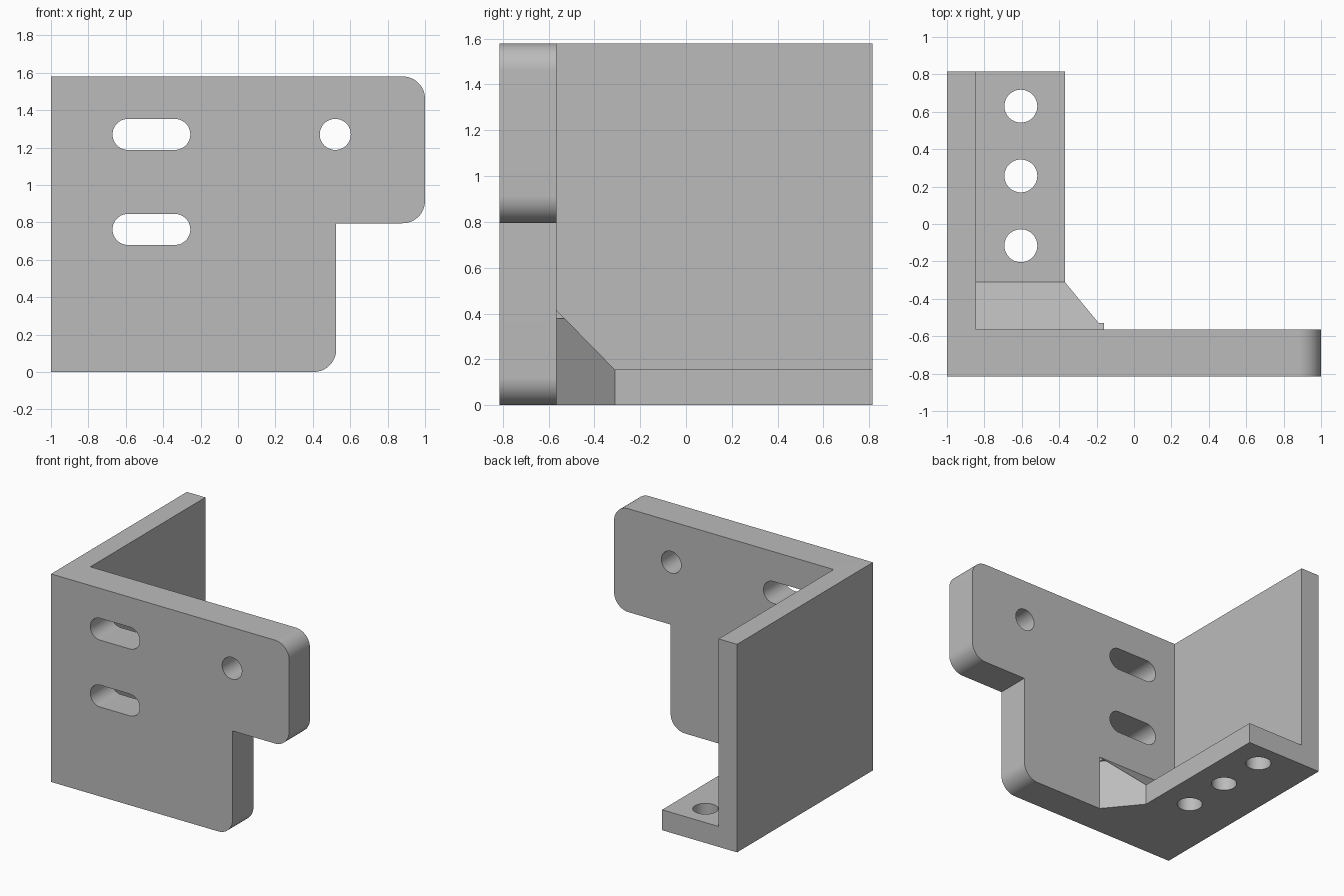
import bpy
import bmesh
from math import cos, sin, radians
from mathutils import Vector

cube = bpy.data.objects.get("Cube")
if cube:
    bpy.data.objects.remove(cube, do_unlink=True)

grey = bpy.data.materials.new("plain grey")
grey.use_nodes = True
grey.diffuse_color = (0.5, 0.5, 0.5, 1)
bsdf = next(n for n in grey.node_tree.nodes if n.type == "BSDF_PRINCIPLED")
bsdf.inputs["Base Color"].default_value = grey.diffuse_color


def finish(name, bm):
    bmesh.ops.recalc_face_normals(bm, faces=bm.faces[:])
    mesh = bpy.data.meshes.new(name)
    bm.to_mesh(mesh)
    bm.free()
    mesh.materials.append(grey)
    ob = bpy.data.objects.new(name, mesh)
    bpy.context.collection.objects.link(ob)
    return ob


def prism(name, outline, axis, lo, hi):
    """Extrude a 2D outline along one axis; the outline uses the other two in order."""
    bm = bmesh.new()
    verts = []
    for p in outline:
        co = list(p)
        co.insert(axis, lo)
        verts.append(bm.verts.new(co))
    face = bm.faces.new(verts)
    new = bmesh.ops.extrude_face_region(bm, geom=[face])["geom"]
    shift = Vector((0, 0, 0))
    shift[axis] = hi - lo
    bmesh.ops.translate(bm, vec=shift, verts=[v for v in new if isinstance(v, bmesh.types.BMVert)])
    return finish(name, bm)


def arc(cx, cy, r, start, end, steps=16):
    angles = [radians(start + (end - start) * i / steps) for i in range(steps + 1)]
    return [(cx + r * cos(a), cy + r * sin(a)) for a in angles]


def slot(cx, cy, r, half=0.0):
    if half == 0:
        return arc(cx, cy, r, 0, 360, 48)[:-1]
    return arc(cx + half, cy, r, -90, 90, 24) + arc(cx - half, cy, r, 90, 270, 24)


def combine(target, other, operation):
    mod = target.modifiers.new(operation.lower(), "BOOLEAN")
    mod.operation = operation
    mod.solver = "EXACT"
    mod.object = other
    bpy.context.view_layer.objects.active = target
    bpy.ops.object.modifier_apply(modifier=mod.name)
    bpy.data.objects.remove(other, do_unlink=True)


FRONT, INNER, BACK = -0.815, -0.565, 0.815
TOP, R = 1.58, 0.12

# Front plate with rounded corners and a stepped right side
outline = [(-1, 0)]
outline += arc(0.525 - R, R, R, -90, 0)
outline += [(0.525, 0.795)]
outline += arc(1 - R, 0.795 + R, R, -90, 0)
outline += arc(1 - R, TOP - R, R, 0, 90)
outline += [(-1, TOP)]
bracket = prism("bracket", outline, 1, FRONT, INNER)

# Side wall and base flange as one L section
flange = prism("side_and_base", [(-1, 0), (-0.37, 0), (-0.37, 0.155), (-0.845, 0.155),
                                 (-0.845, TOP), (-1, TOP)], 1, INNER, BACK)
combine(bracket, flange, "UNION")

# Sloped gusset with a diagonal end
bm = bmesh.new()
for x, y, z in [(-0.9, INNER, 0.415), (-0.16, INNER, 0.415),
                (-0.37, -0.31, 0.155), (-0.9, -0.31, 0.155)]:
    bm.verts.new((x, y, 0))
    bm.verts.new((x, y, z))
bmesh.ops.convex_hull(bm, input=bm.verts[:])
bmesh.ops.dissolve_limit(bm, angle_limit=0.01, verts=bm.verts[:], edges=bm.edges[:])
combine(bracket, finish("gusset", bm), "UNION")

# Small lip at the top end of the gusset
lip = prism("gusset_lip", [(INNER, 0.379), (-0.53, 0.379), (INNER, 0.415)], 0, -0.3, -0.16)
combine(bracket, lip, "UNION")

# Slots and round hole through the front plate
for cx, cz, half in [(-0.463, 1.27, 0.125), (-0.463, 0.762, 0.125), (0.52, 1.27, 0)]:
    combine(bracket, prism("cutter", slot(cx, cz, 0.083, half), 1, FRONT - 0.1, INNER + 0.1), "DIFFERENCE")

# Three mounting holes through the base flange
for i in range(3):
    combine(bracket, prism("cutter", slot(-0.605, 0.63 - 0.373 * i, 0.088), 2, -0.1, 0.25), "DIFFERENCE")

bpy.ops.object.select_all(action="DESELECT")
bracket.select_set(True)
bpy.context.view_layer.objects.active = bracket
bpy.ops.object.shade_smooth_by_angle(angle=radians(30))
